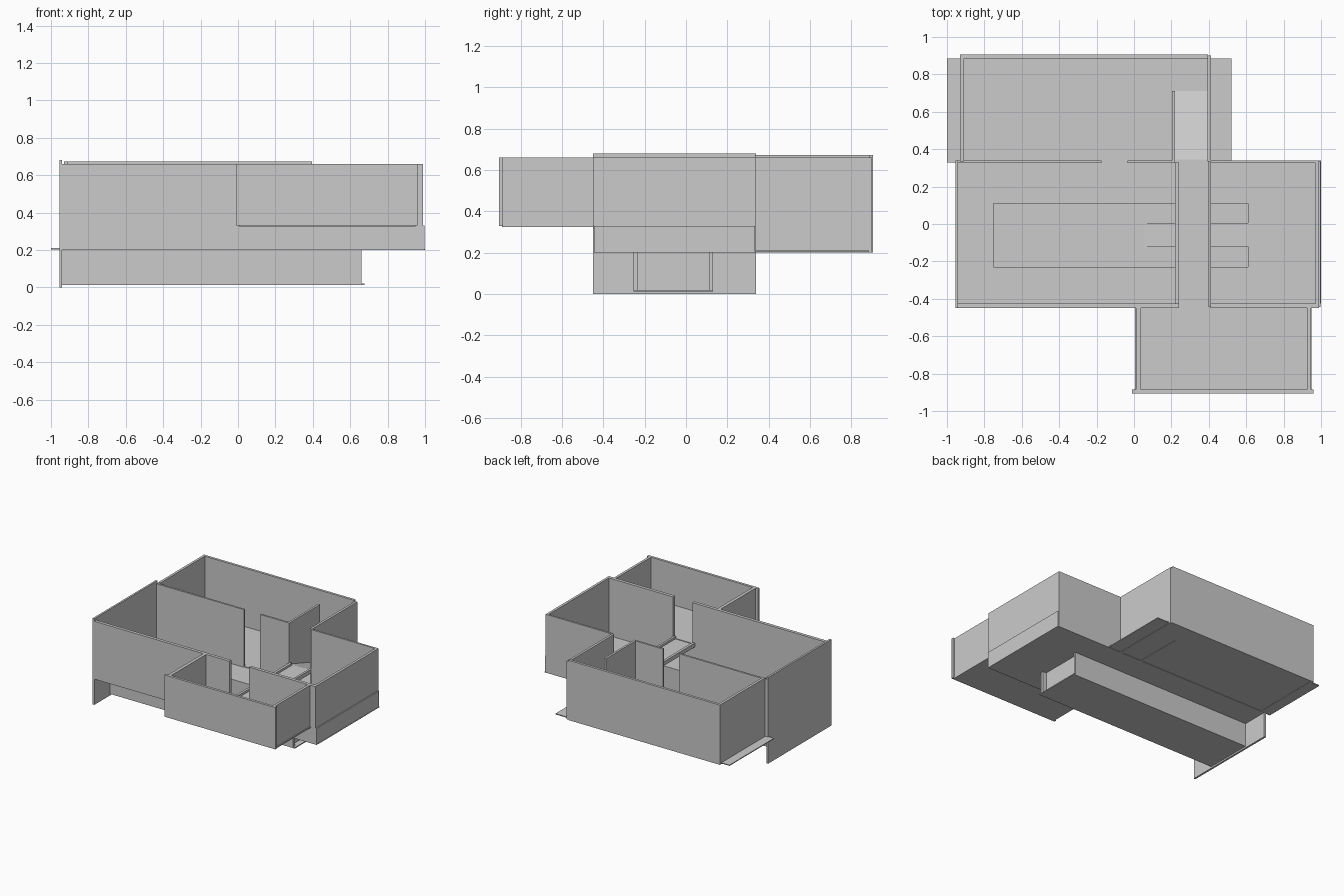
import bpy, bmesh

if "Cube" in bpy.data.objects:
    bpy.data.objects.remove(bpy.data.objects["Cube"])


def box(name, x0, x1, y0, y1, z0, z1):
    bm = bmesh.new()
    bmesh.ops.create_cube(bm, size=1)
    for v in bm.verts:
        v.co = (x1 if v.co.x > 0 else x0, y1 if v.co.y > 0 else y0, z1 if v.co.z > 0 else z0)
    me = bpy.data.meshes.new(name)
    bm.to_mesh(me)
    bm.free()
    ob = bpy.data.objects.new(name, me)
    bpy.context.collection.objects.link(ob)
    return ob


def ramp(name, corners, drop=0.005):
    # thin sloped slab from four top corners
    n = len(corners)
    vs = list(corners) + [(x, y, z - drop) for x, y, z in corners]
    faces = [(0, 1, 2, 3), (7, 6, 5, 4)] + [(i, i + n, (i + 1) % n + n, (i + 1) % n) for i in range(n)]
    me = bpy.data.meshes.new(name)
    me.from_pydata(vs, [], faces)
    bm = bmesh.new()
    bm.from_mesh(me)
    bmesh.ops.recalc_face_normals(bm, faces=bm.faces)
    bm.to_mesh(me)
    bm.free()
    bpy.context.collection.objects.link(bpy.data.objects.new(name, me))


LOW, MID, TOP = 0.2, 0.33, 0.66

# main hall floor around the sunken pit
box("hall_floor_left", -0.95, -0.75, -0.425, 0.34, LOW, 0.205)
box("hall_floor_right", 0.61, 1.0, -0.425, 0.34, LOW, 0.205)
box("hall_floor_front", -0.75, 0.61, -0.425, -0.23, LOW, 0.205)
box("hall_floor_back", -0.75, 0.61, 0.11, 0.34, LOW, 0.205)

# sunken pit under the hall, with its ramp
box("pit_floor", -0.94, 0.675, -0.255, 0.13, 0.012, 0.02)
box("pit_wall_front", -0.94, 0.66, -0.255, -0.232, 0.02, LOW)
box("pit_wall_back", -0.94, 0.66, 0.112, 0.13, 0.02, LOW)
box("pit_wall_end", 0.61, 0.63, -0.232, 0.112, 0.02, LOW)
ramp("pit_ramp", [(0.05, -0.12, 0.022), (0.61, -0.12, 0.205), (0.61, 0.005, 0.205), (0.05, 0.005, 0.022)])

# main hall walls
box("hall_wall_left", -0.955, -0.94, -0.45, 0.34, 0, 0.68)
box("hall_wall_right", 0.97, 0.99, -0.45, 0.335, MID, TOP)
box("hall_wall_right_base", 0.97, 0.998, -0.425, 0.335, LOW, MID)
box("hall_base_front", -0.94, 0.998, -0.445, -0.425, LOW, MID)
for side, x0, x1 in (("left", -0.94, 0.24), ("right", 0.41, 0.97)):
    box("hall_wall_front_" + side, x0, x1, -0.45, -0.425, MID, TOP)
for part, x0, x1 in (("left", -0.94, -0.175), ("middle", -0.035, 0.22), ("right", 0.41, 0.99)):
    box("hall_wall_back_" + part, x0, x1, 0.325, 0.34, LOW, TOP)

# raised bridge across the hall with low kerbs
box("bridge_deck", 0.22, 0.41, -0.45, 0.345, 0.322, MID)
box("bridge_kerb_left", 0.22, 0.24, -0.45, 0.33, 0.315, 0.347)
box("bridge_kerb_right", 0.395, 0.412, -0.44, 0.34, 0.315, 0.347)

# back room
box("back_room_floor", -1.0, 0.52, 0.33, 0.885, 0.203, 0.21)
box("back_room_wall_back", -0.93, 0.395, 0.885, 0.905, LOW, 0.672)
box("back_room_wall_left", -0.93, -0.91, 0.335, 0.885, LOW, 0.672)
box("back_room_wall_right", 0.393, 0.412, 0.335, 0.9, LOW, TOP)
box("back_room_partition", 0.203, 0.22, 0.335, 0.71, LOW, TOP)
ramp("back_room_ramp", [(0.22, 0.345, MID), (0.393, 0.345, MID), (0.393, 0.71, 0.21), (0.22, 0.71, 0.21)])

# front room
box("front_room_floor", 0.005, 0.95, -0.89, -0.43, 0.325, 0.335)
box("front_room_wall_front", -0.01, 0.96, -0.905, -0.885, MID, TOP)
for side, x0, x1 in (("left", 0.012, 0.037), ("right", 0.925, 0.945)):
    box("front_room_wall_" + side, x0, x1, -0.885, -0.45, MID, TOP)
